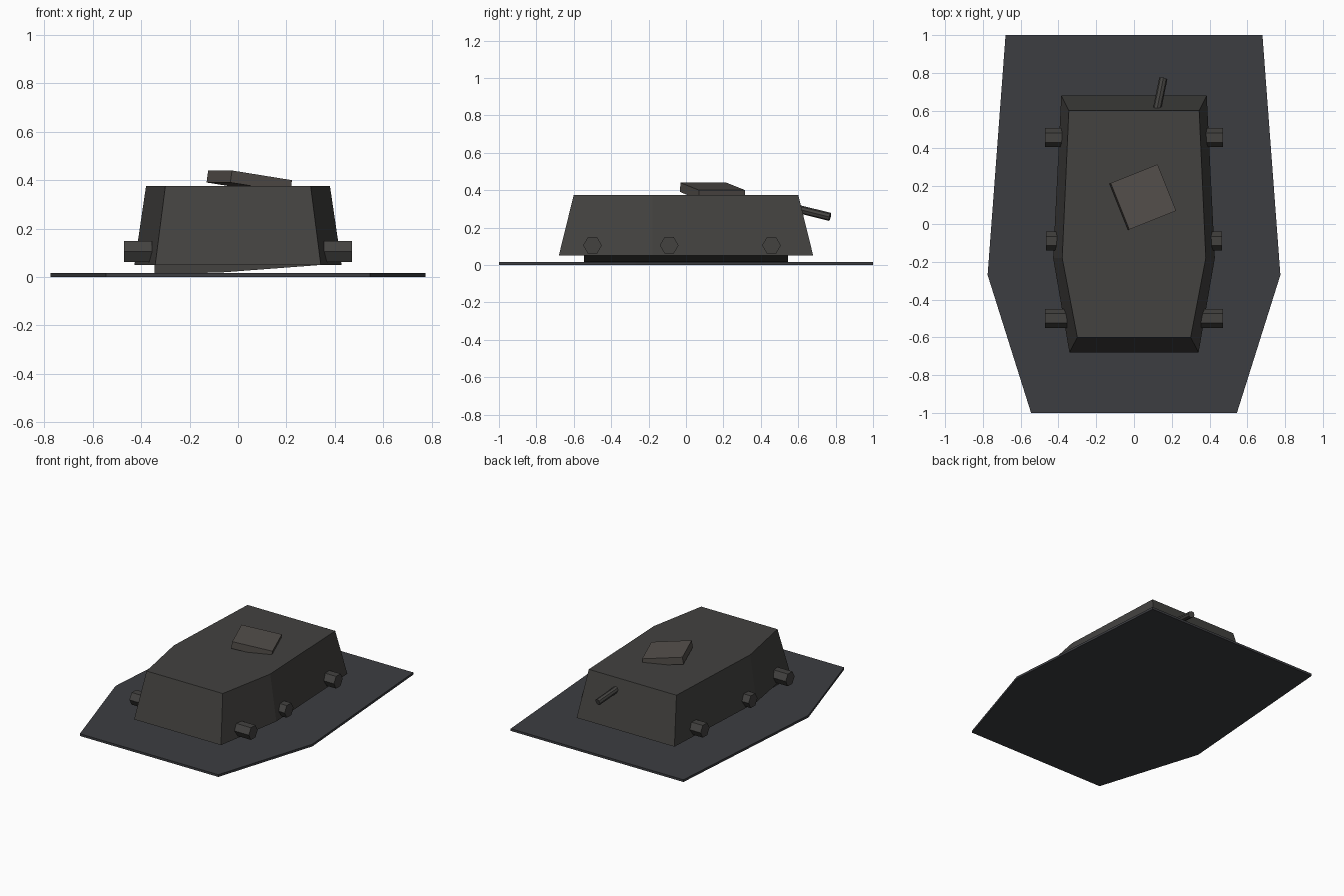
import bpy, bmesh
from math import radians, pi
from mathutils import Vector, Matrix

if "Cube" in bpy.data.objects:
    bpy.data.objects.remove(bpy.data.objects["Cube"])


def material(name, rgb):
    m = bpy.data.materials.new(name)
    m.diffuse_color = (*rgb, 1)
    m.use_nodes = True
    m.node_tree.nodes["Principled BSDF"].inputs["Base Color"].default_value = m.diffuse_color
    return m


PLATE = material("slate", (0.045, 0.047, 0.053))
HULL = material("dark_metal", (0.056, 0.054, 0.051))
HATCH = material("hatch_metal", (0.088, 0.078, 0.070))


def add(name, bm, mat):
    bmesh.ops.recalc_face_normals(bm, faces=bm.faces)
    me = bpy.data.meshes.new(name)
    bm.to_mesh(me)
    bm.free()
    me.materials.append(mat)
    ob = bpy.data.objects.new(name, me)
    bpy.context.collection.objects.link(ob)
    return ob


def loft(name, ring_a, ring_b, mat):
    """Closed solid between two matching rings of points."""
    bm = bmesh.new()
    a = [bm.verts.new(p) for p in ring_a]
    b = [bm.verts.new(p) for p in ring_b]
    n = len(a)
    bm.faces.new(a)
    bm.faces.new(b)
    for i in range(n):
        j = (i + 1) % n
        bm.faces.new((a[i], a[j], b[j], b[i]))
    return add(name, bm, mat)


def outline(half, z):
    """Mirror a half outline (x, y) across x = 0 at height z."""
    return [(x, y, z) for x, y in half] + [(-x, y, z) for x, y in reversed(half)]


def rod(name, start, end, radius, sides, mat, spin=0):
    s, e = Vector(start), Vector(end)
    rot = (e - s).to_track_quat('Z', 'Y').to_matrix().to_4x4()
    bm = bmesh.new()
    bmesh.ops.create_cone(bm, cap_ends=True, segments=sides, radius1=radius,
                          radius2=radius, depth=(e - s).length,
                          matrix=Matrix.Translation((s + e) / 2) @ rot @ Matrix.Rotation(spin, 4, 'Z'))
    return add(name, bm, mat)


# Base plate
base = [(0.545, -1), (0.775, -0.27), (0.68, 1)]
loft("base_plate", outline(base, 0), outline(base, 0.016), PLATE)

# Tapered hull
loft("hull",
     outline([(0.342, -0.68), (0.428, -0.18), (0.385, 0.68)], 0.05),
     outline([(0.30, -0.60), (0.38, -0.18), (0.345, 0.60)], 0.375), HULL)

# Slanted wedge under the hull
wedge = [(-0.345, 0.016), (-0.08, 0.018), (0.345, 0.05), (0.345, 0.055), (-0.345, 0.055)]
loft("underside_wedge", [(x, -0.545, z) for x, z in wedge],
     [(x, 0.545, z) for x, z in wedge], HULL)

# Six-sided wheel stubs, points up and down
for side, label in ((1, "right"), (-1, "left")):
    for y, place in ((-0.5, "front"), (-0.09, "middle"), (0.457, "rear")):
        end = 0.465 if place == "middle" else 0.47
        stub = rod(f"wheel_stub_{place}_{label}", (side * 0.355, y, 0.105),
                   (side * end, y, 0.105), 0.05, 6, HULL, pi / 2)

# Tilted roof hatch
bm = bmesh.new()
bmesh.ops.create_cube(bm, size=1, matrix=(
    Matrix.Translation((0.05, 0.143, 0.42)) @ Matrix.Rotation(radians(21.8), 4, 'Z')
    @ Matrix.Rotation(radians(8.5), 4, 'Y') @ Matrix.Translation((0, 0, -0.025))
    @ Matrix.Diagonal((0.27, 0.265, 0.05, 1))))
add("roof_hatch", bm, HATCH)

# Rear barrel, angled down and out
rod("rear_barrel", (0.112, 0.56, 0.309), (0.155, 0.77, 0.257), 0.022, 8, HULL)
